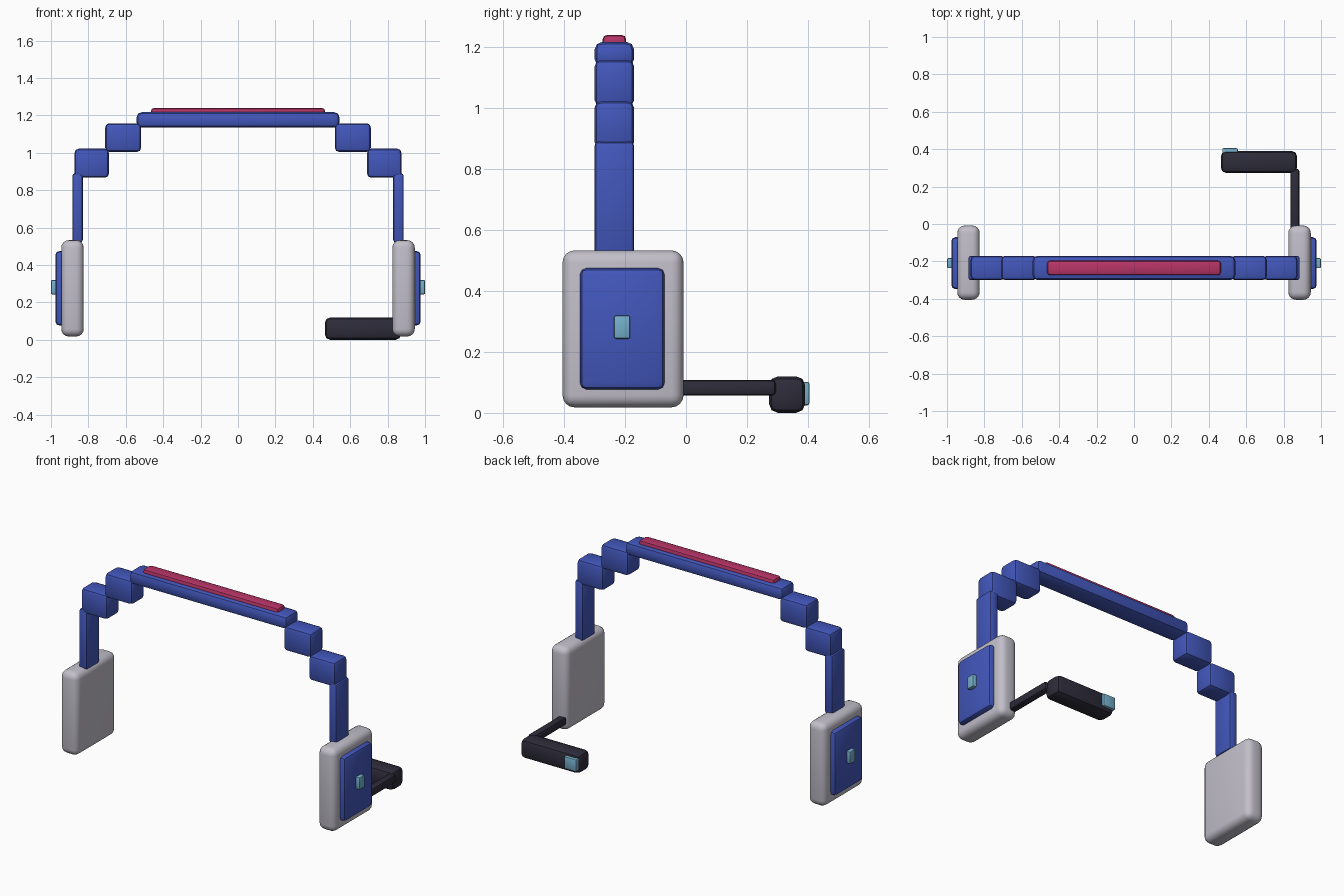
import bpy
import math

if "Cube" in bpy.data.objects:
    bpy.data.objects.remove(bpy.data.objects["Cube"])


def material(name, rgb):
    m = bpy.data.materials.new(name)
    m.diffuse_color = (*rgb, 1.0)
    m.use_nodes = True
    m.node_tree.nodes["Principled BSDF"].inputs["Base Color"].default_value = m.diffuse_color
    return m


BLUE = material("blue", (0.055, 0.095, 0.50))
GREY = material("pale grey", (0.54, 0.52, 0.59))
DARK = material("dark charcoal", (0.026, 0.025, 0.042))
PINK = material("raspberry", (0.47, 0.035, 0.135))
CYAN = material("light blue", (0.18, 0.43, 0.60))


def block(name, x, y, z, mat, bevel, segments=1):
    """Bevelled box from (min, max) ranges on each axis."""
    bpy.ops.mesh.primitive_cube_add(size=1, location=[(a + b) / 2 for a, b in (x, y, z)])
    ob = bpy.context.object
    ob.name = name
    ob.scale = [b - a for a, b in (x, y, z)]
    bpy.ops.object.transform_apply(location=False, rotation=False, scale=True)
    mod = ob.modifiers.new("bevel", 'BEVEL')
    mod.width = bevel
    mod.segments = segments
    bpy.ops.object.modifier_apply(modifier=mod.name)
    ob.data.materials.append(mat)
    if segments > 1:
        bpy.ops.object.shade_smooth_by_angle(angle=math.radians(40))
    return ob


def pair(name, x, *args):
    """The same block on the right and left sides."""
    block("right_" + name, x, *args)
    block("left_" + name, (-x[1], -x[0]), *args)


BAND_Y = (-0.30, -0.17)

# Headband and its top cushion
block("headband", (-0.542, 0.542), BAND_Y, (1.135, 1.217), BLUE, 0.026, 2)
block("headband_cushion", (-0.465, 0.465), (-0.274, -0.196), (1.195, 1.24), PINK, 0.016, 2)

# Stepped shoulders and stems down to the ear cups
pair("upper_step", (0.518, 0.71), BAND_Y, (1.005, 1.158), BLUE, 0.022, 2)
pair("lower_step", (0.69, 0.874), BAND_Y, (0.867, 1.022), BLUE, 0.022, 2)
pair("stem", (0.83, 0.886), BAND_Y, (0.52, 0.89), BLUE, 0.014, 2)

# Ear cups with outer plates and indicator lights
pair("ear_cup", (0.825, 0.945), (-0.405, -0.008), (0.018, 0.533), GREY, 0.04, 4)
pair("outer_plate", (0.915, 0.977), (-0.348, -0.07), (0.077, 0.475), BLUE, 0.022, 2)
pair("indicator_light", (0.96, 1.0), (-0.236, -0.183), (0.243, 0.32), CYAN, 0.007, 2)

# Microphone arm, head and tip light
block("microphone_arm", (0.836, 0.884), (-0.03, 0.295), (0.057, 0.108), DARK, 0.014, 2)
block("microphone", (0.464, 0.872), (0.272, 0.391), (0.0, 0.12), DARK, 0.03, 2)
block("microphone_light", (0.472, 0.556), (0.37, 0.405), (0.025, 0.102), CYAN, 0.007, 2)
